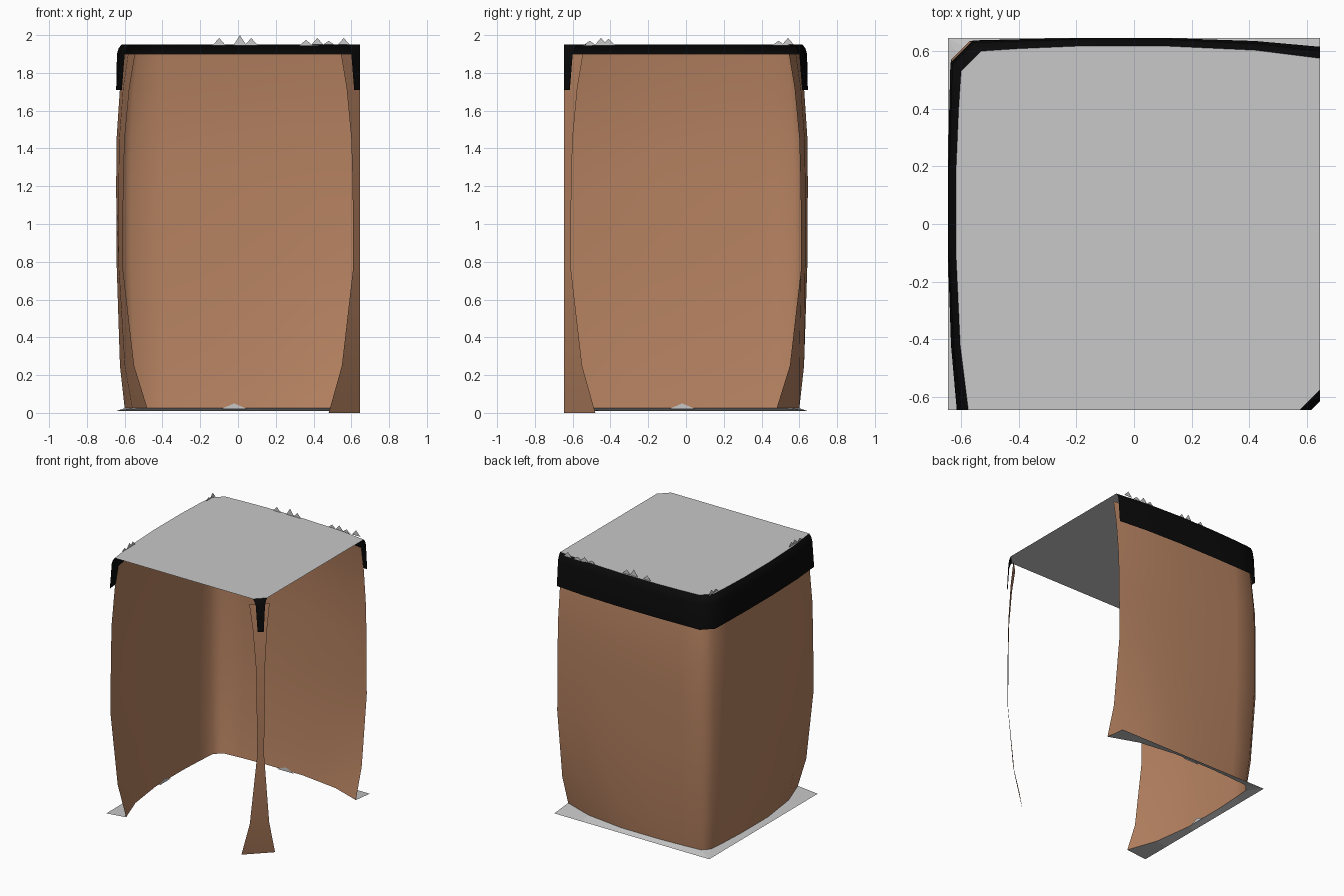
import bpy

if "Cube" in bpy.data.objects:
    bpy.data.objects.remove(bpy.data.objects["Cube"])

LIM = 0.645  # the open front and right sides are sliced off at this distance


def material(name, rgb):
    m = bpy.data.materials.new(name)
    m.diffuse_color = (*rgb, 1)
    m.use_nodes = True
    m.node_tree.nodes["Principled BSDF"].inputs["Base Color"].default_value = m.diffuse_color
    return m


BROWN = material("warm brown", (0.47, 0.225, 0.12))
BLACK = material("black", (0.003, 0.003, 0.003))
GREY = material("light grey", (0.58, 0.58, 0.58))


def make(name, verts, faces, mat, smooth=False):
    me = bpy.data.meshes.new(name)
    me.from_pydata(verts, [], faces)
    me.materials.append(mat)
    ob = bpy.data.objects.new(name, me)
    bpy.context.collection.objects.link(ob)
    if smooth:
        bpy.ops.object.select_all(action='DESELECT')
        ob.select_set(True)
        bpy.context.view_layer.objects.active = ob
        bpy.ops.object.shade_smooth_by_angle(angle=0.9)
    return ob


def loft(name, rows, mat, smooth=True):
    n = len(rows[0])
    verts = [p for r in rows for p in r]
    faces = [(i * n + j, i * n + j + 1, (i + 1) * n + j + 1, (i + 1) * n + j)
             for i in range(len(rows) - 1) for j in range(n - 1)]
    return make(name, verts, faces, mat, smooth)


def path(z, e, c, k, a):
    """Left wall from its cut front edge to the corner, mirrored on the diagonal."""
    half = [(-e, -LIM), (-(e + 2 * c) / 3, -0.42), (-c, -0.12), (-c, 0.2),
            (-(c + k) / 2, 0.4), (-k, a)]
    full = half + [(-y, -x) for x, y in reversed(half)]
    return [(x, y, z) for x, y in full]


def strip(z, e):
    """Sliver of the front right corner left by the two cuts."""
    return [(e, -LIM, z), (LIM, -e, z)]


# height, cut edge, wall middle, corner, corner start
WALL = [(0.025, .48, .60, .58, .53), (0.25, .55, .625, .605, .55),
        (0.77, .61, .642, .632, .57), (1.2, .607, .645, .635, .57),
        (1.45, .60, .643, .632, .565), (1.72, .575, .625, .612, .55),
        (1.9, .545, .60, .59, .53)]
BAND = [(1.71, .615, .645, .637, .56), (1.90, .60, .641, .63, .555),
        (1.93, .59, .632, .62, .55), (1.95, .575, .617, .60, .53)]

# Bulging walls and the corner sliver
loft("body_wall", [path(*r) for r in WALL], BROWN)
loft("body_corner", [strip(0.0 if i == 0 else r[0], r[1]) for i, r in enumerate(WALL)], BROWN)

# Black rim band
loft("rim_band", [path(*r) for r in BAND], BLACK)
loft("rim_corner", [strip(r[0], r[1]) for r in BAND], BLACK)

# Flat lid
top = path(*BAND[-1])
lid = top + list(reversed(strip(1.95, BAND[-1][1])))
make("lid", lid, [tuple(range(len(lid)))], GREY)

# Base skirt outside the walls
inner = path(*WALL[0])
outer = []
for i, (x, y, z) in enumerate(inner):
    if i < 5:
        outer.append((-LIM, y, 0.01))
    elif i > 6:
        outer.append((x, LIM, 0.01))
    else:
        outer.append((-LIM, LIM, 0.01))
outer[-1] = (LIM, LIM, 0.01)
loft("base_skirt", [inner, outer], GREY, False)

# Small jagged points along the lid and the foot of the walls
verts = []


def spike(t, z0, z1, d, w=0.035):
    """t > 0 side selects the back wall through d = ('y', dist) or the left wall."""
    axis, dist = d
    for s, z in ((-w, z0), (w, z0), (0, z1)):
        verts.append((t + s, dist, z) if axis == 'y' else (-dist, t + s, z))


for x, z in ((-.1, 1.985), (.01, 2.0), (.07, 1.985), (.36, 1.975),
             (.42, 1.985), (.48, 1.97), (.56, 1.985)):
    spike(x, 1.945, z, ('y', 0.605))
for y, z in ((-.51, 1.97), (-.45, 1.985), (-.41, 1.98), (.49, 1.97), (.54, 1.985)):
    spike(y, 1.945, z, ('x', 0.59))
for axis in 'xy':
    spike(-.02, 0.02, 0.05, (axis, 0.595), 0.07)
make("jagged_points", verts, [(i, i + 1, i + 2) for i in range(0, len(verts), 3)], GREY)
